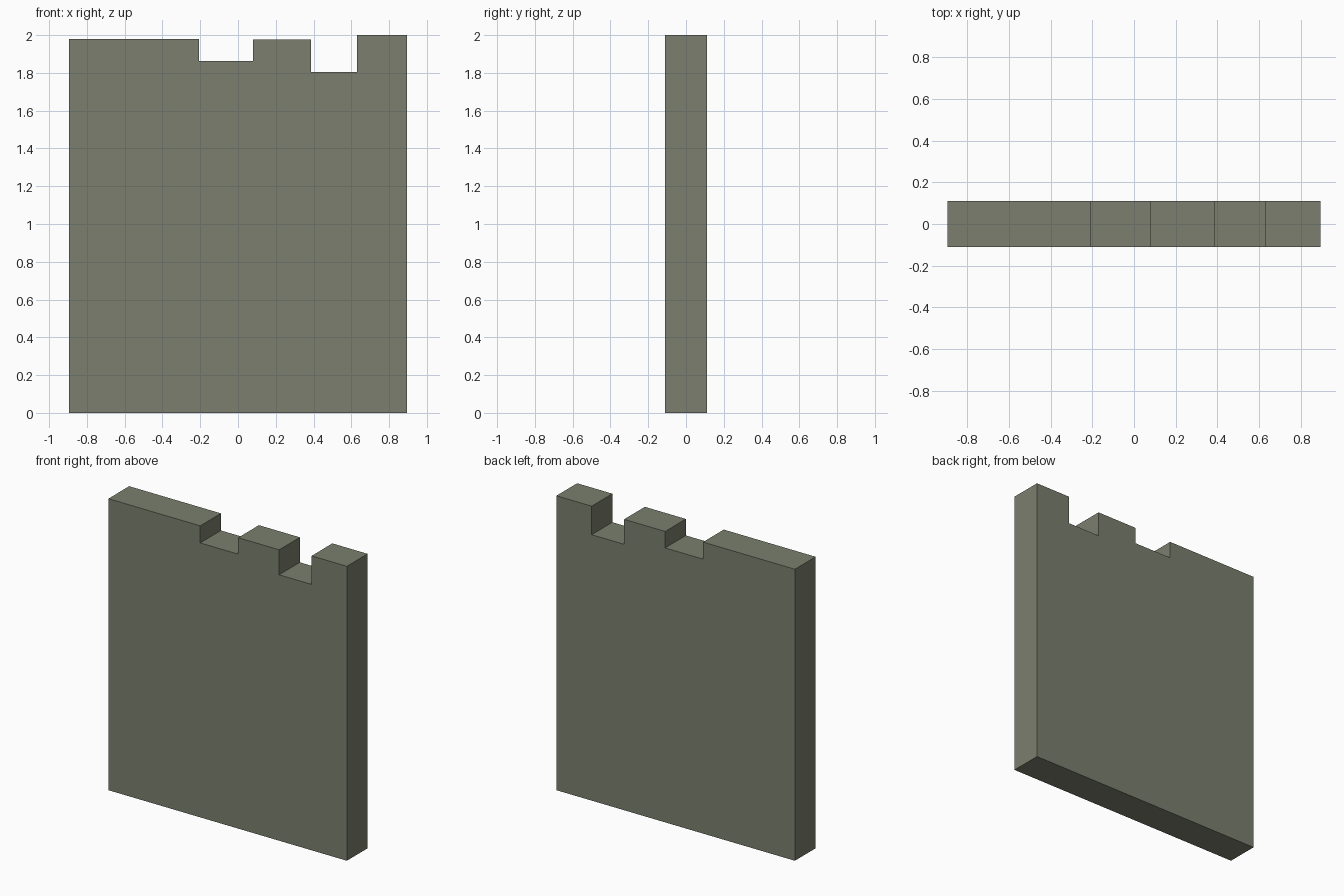
import bpy, bmesh

if "Cube" in bpy.data.objects:
    bpy.data.objects.remove(bpy.data.objects["Cube"])

HALF_W, HALF_D = 0.896, 0.111

# One flat stone colour
stone = bpy.data.materials.new("grey_green_stone")
stone.diffuse_color = (0.196, 0.212, 0.155, 1)
stone.use_nodes = True
stone.node_tree.nodes["Principled BSDF"].inputs["Base Color"].default_value = stone.diffuse_color

# Top edge steps: (right end x, height)
steps = [(-0.206, 1.98), (0.079, 1.864), (0.387, 1.976), (0.631, 1.806), (HALF_W, 2.0)]
profile = [(-HALF_W, 0)]
x = -HALF_W
for right, z in steps:
    profile += [(x, z), (right, z)]
    x = right
profile.append((HALF_W, 0))

# Wall slab: notched outline extruded through its thickness
bm = bmesh.new()
face = bm.faces.new([bm.verts.new((px, -HALF_D, pz)) for px, pz in profile])
ext = bmesh.ops.extrude_face_region(bm, geom=[face])
moved = [g for g in ext["geom"] if isinstance(g, bmesh.types.BMVert)]
bmesh.ops.translate(bm, verts=moved, vec=(0, 2 * HALF_D, 0))
bmesh.ops.recalc_face_normals(bm, faces=bm.faces)
mesh = bpy.data.meshes.new("broken_wall_slab")
bm.to_mesh(mesh)
bm.free()
mesh.materials.append(stone)
wall = bpy.data.objects.new("broken_wall_slab", mesh)
bpy.context.collection.objects.link(wall)
